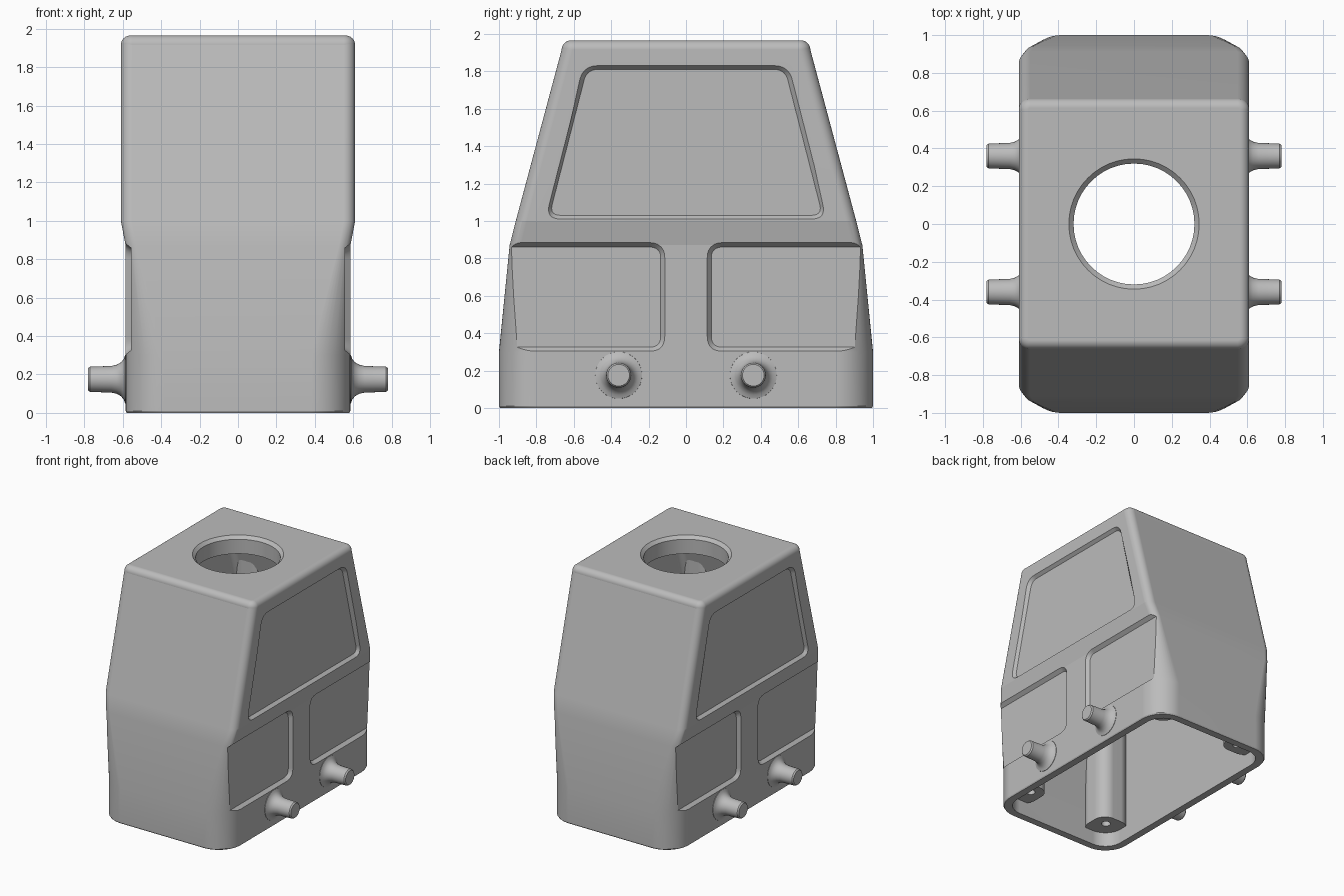
import bpy, bmesh, math
from mathutils import Vector

cube = bpy.data.objects.get("Cube")
if cube:
    bpy.data.objects.remove(cube, do_unlink=True)

metal = bpy.data.materials.new("cast grey metal")
metal.use_nodes = True
grey = (0.5, 0.5, 0.5, 1)
metal.diffuse_color = grey
metal.node_tree.nodes["Principled BSDF"].inputs["Base Color"].default_value = grey


def loft(name, rings):
    """Closed solid skinned through rings of equal point count."""
    bm = bmesh.new()
    loops = [[bm.verts.new(p) for p in ring] for ring in rings]
    n = len(loops[0])
    for a, b in zip(loops, loops[1:]):
        for i in range(n):
            j = (i + 1) % n
            bm.faces.new((a[i], a[j], b[j], b[i]))
    bm.faces.new(loops[0][::-1])
    bm.faces.new(loops[-1])
    bmesh.ops.recalc_face_normals(bm, faces=bm.faces)
    me = bpy.data.meshes.new(name)
    bm.to_mesh(me)
    bm.free()
    me.materials.append(metal)
    ob = bpy.data.objects.new(name, me)
    bpy.context.collection.objects.link(ob)
    return ob


def rounded_rect(z, hx, hy, r, cx=0, cy=0, steps=12):
    pts = []
    for q, (sx, sy) in enumerate([(1, 1), (-1, 1), (-1, -1), (1, -1)]):
        for i in range(steps + 1):
            a = (q + i / steps) * math.pi / 2
            pts.append((cx + sx * (hx - r) + r * math.cos(a),
                        cy + sy * (hy - r) + r * math.sin(a), z))
    return pts


def round_corners(corners, r, steps=10):
    """2D polygon with every corner replaced by a smooth curve."""
    pts = []
    for i, c in enumerate(corners):
        c = Vector(c)
        a = c + (Vector(corners[i - 1]) - c).normalized() * r
        b = c + (Vector(corners[(i + 1) % len(corners)]) - c).normalized() * r
        for k in range(steps + 1):
            t = k / steps
            pts.append(a * (1 - t) ** 2 + c * (2 * t * (1 - t)) + b * t * t)
    return pts


def circle(u, r, n=48):
    return [(r * math.cos(math.tau * i / n), r * math.sin(math.tau * i / n), u) for i in range(n)]


def cut(target, cutter):
    mod = target.modifiers.new("cut", 'BOOLEAN')
    mod.operation = 'DIFFERENCE'
    mod.solver = 'EXACT'
    mod.object = cutter
    bpy.context.view_layer.objects.active = target
    bpy.ops.object.modifier_apply(modifier=mod.name)
    bpy.data.objects.remove(cutter, do_unlink=True)


def smooth(ob, angle):
    bpy.ops.object.select_all(action='DESELECT')
    ob.select_set(True)
    bpy.context.view_layer.objects.active = ob
    bpy.ops.object.shade_smooth_by_angle(angle=math.radians(angle))


def panel_cutter(side, corners, floor, slope):
    """Recess with sloping walls on one side; corners are (y, z, dy, dz)."""
    rings = []
    for depth in (0, 0.08):
        d = depth * slope
        poly = round_corners([(y + dy * d, z + dz * d) for y, z, dy, dz in corners], 0.06 + d)
        rings.append([(side * (floor + depth), p.x, p.y) for p in poly])
    return loft("panel_cutter", rings)


# Hood body: rounded base tapering into a narrow flat top
sections = [(0, 0.58, 0.995, 0.2), (0.01, 0.585, 1.0, 0.2), (0.3, 0.585, 1.0, 0.2),
            (0.87, 0.585, 0.943, 0.06), (1.0, 0.61, 0.91, 0.06)]
for i in range(11):
    a = math.radians(9 * i)
    inset = 0.05 * (1 - math.cos(a))
    sections.append((1.915 + 0.05 * math.sin(a), 0.61 - inset, 0.665 - inset, 0.06 - inset))
hood = loft("hood", [rounded_rect(*s) for s in sections])

# Hollow inside, leaving four corner screw columns
cavity = loft("cavity_cutter", [rounded_rect(*s) for s in [
    (-0.05, 0.52, 0.935, 0.15), (0.3, 0.52, 0.935, 0.15),
    (0.87, 0.52, 0.875, 0.06), (1.82, 0.53, 0.61, 0.05)]])
corners4 = [(sx, sy) for sx in (1, -1) for sy in (1, -1)]
for sx, sy in corners4:
    cut(cavity, loft("column", [rounded_rect(z, 0.14, 0.14, 0.1, sx * 0.41, sy * 0.83)
                                for z in (0.12, 2.0)]))
cut(hood, cavity)
for sx, sy in corners4:
    drill = loft("screw_hole", [[(x + sx * 0.38, y + sy * 0.79, z) for x, y, z in circle(z0, 0.035)]
                                for z0 in (0.05, 0.45)])
    cut(hood, drill)

# Round cable opening with a chamfered lip
cut(hood, loft("top_opening", [circle(1.7, 0.32), circle(1.94, 0.32), circle(1.99, 0.37)]))

# Recessed side panels: one upper trapezoid and two lower ones open at the ends
for side in (1, -1):
    upper = [(-0.73, 1.03, -1, -1), (0.73, 1.03, 1, -1), (0.53, 1.81, 1, 1), (-0.53, 1.81, -1, 1)]
    cut(hood, panel_cutter(side, upper, 0.585, 0.8))
    for end in (1, -1):
        lower = [(end * y, z, end * dy, dz) for y, z, dy, dz in
                 [(0.135, 0.325, -1, -1), (1.3, 0.325, 1, -1),
                  (1.3, 0.86, 1, 1), (0.135, 0.86, -1, 1)]]
        cut(hood, panel_cutter(side, lower, 0.558, 0.8))

smooth(hood, 10)
weighted = hood.modifiers.new("weighted_normals", 'WEIGHTED_NORMAL')
weighted.keep_sharp = True

# Locking pegs with flared bases
profile = [(0.55, 0.13), (0.588, 0.125), (0.595, 0.105), (0.61, 0.088),
           (0.63, 0.076), (0.66, 0.069), (0.77, 0.066), (0.78, 0.058)]
for side, end in corners4:
    name = ("left" if side > 0 else "right") + ("_back" if end > 0 else "_front") + "_peg"
    peg = loft(name, [[(side * u, end * 0.36 + a, 0.175 + b) for a, b, u in circle(u0, r, 32)]
                      for u0, r in profile])
    smooth(peg, 35)
